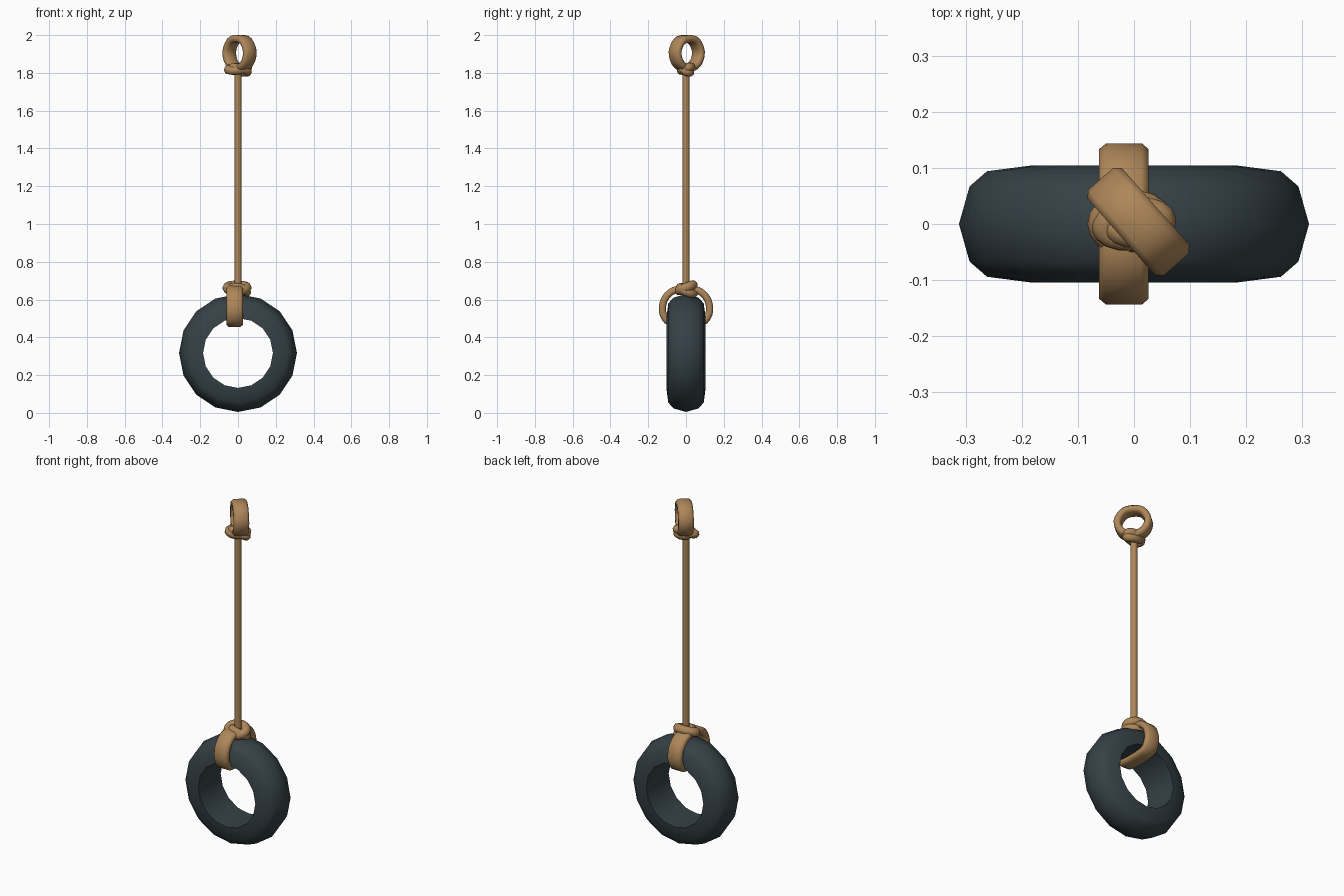
import bpy, math
from mathutils import Vector, Matrix

if "Cube" in bpy.data.objects:
    bpy.data.objects.remove(bpy.data.objects["Cube"])


def material(name, rgb):
    m = bpy.data.materials.new(name)
    m.diffuse_color = (*rgb, 1)
    m.use_nodes = True
    m.node_tree.nodes["Principled BSDF"].inputs["Base Color"].default_value = m.diffuse_color
    return m


ROPE = material("rope tan", (0.42, 0.24, 0.10))
RUBBER = material("rubber dark", (0.036, 0.053, 0.061))


def make(name, verts, faces, mat, angle=40):
    me = bpy.data.meshes.new(name)
    me.from_pydata(verts, [], faces)
    me.materials.append(mat)
    me.shade_smooth()
    me.set_sharp_from_angle(angle=math.radians(angle))
    ob = bpy.data.objects.new(name, me)
    bpy.context.collection.objects.link(ob)
    return ob


def skin(n, m):
    """Quads for a closed grid of n rings with m points each."""
    return [(i * m + j, i * m + (j + 1) % m,
             (i + 1) % n * m + (j + 1) % m, (i + 1) % n * m + j)
            for i in range(n) for j in range(m)]


def smooth_loop(pts, steps=3):
    """Closed Catmull-Rom curve through the points."""
    out, n = [], len(pts)
    for i in range(n):
        a, b, c, d = (Vector(pts[(i + k) % n]) for k in (-1, 0, 1, 2))
        for s in range(steps):
            t = s / steps
            out.append(0.5 * (2 * b + (c - a) * t + (2 * a - 5 * b + 4 * c - d) * t * t
                              + (3 * b - a - 3 * c + d) * t ** 3))
    return out


def band(name, pts, axis, width, thick):
    """Flattened rope swept along a closed path, its width lying along axis."""
    path, verts = smooth_loop(pts), []
    axis = Vector(axis).normalized()
    section = [(1, .45), (.72, 1), (-.72, 1), (-1, .45),
               (-1, -.45), (-.72, -1), (.72, -1), (1, -.45)]
    n = len(path)
    for i, p in enumerate(path):
        t = (path[(i + 1) % n] - path[i - 1]).normalized()
        side = t.cross(axis).normalized()
        verts += [p + axis * a * width / 2 + side * b * thick / 2 for a, b in section]
    return make(name, verts, skin(n, 8), ROPE, 60)


def coil(name, centre, rx, ry, tube, tilt_x, tilt_y, turn=0):
    """Tilted ring of rope used for the knots."""
    rot = (Matrix.Rotation(math.radians(turn), 3, 'Z')
           @ Matrix.Rotation(math.radians(tilt_x), 3, 'X')
           @ Matrix.Rotation(math.radians(tilt_y), 3, 'Y'))
    verts = []
    for i in range(18):
        a = math.tau * i / 18
        for j in range(8):
            b = math.tau * j / 8
            k = tube * math.cos(b)
            verts.append(rot @ Vector(((rx + k) * math.cos(a), (ry + k) * math.sin(a),
                                       tube * math.sin(b))) + Vector(centre))
    return make(name, verts, skin(18, 8), ROPE, 60)


# tyre: half profile (radius, y) mirrored and spun in 16 steps about y
half = [(0.293, 0.067), (0.262, 0.094), (0.185, 0.104)]
profile = [(0.312, 0)] + half + [(r, -y) for r, y in reversed(half)]
tyre = []
for i in range(16):
    a = math.tau * i / 16
    tyre += [(r * math.cos(a), y, 0.317 + r * math.sin(a)) for r, y in profile]
make("tyre", tyre, skin(16, len(profile)), RUBBER)

# straight hanging rope
bpy.ops.mesh.primitive_cylinder_add(vertices=8, radius=0.019, depth=1.17,
                                    location=(0, 0, 1.235))
rope = bpy.context.object
rope.name = "hanging_rope"
rope.data.materials.append(ROPE)
bpy.ops.object.shade_smooth_by_angle(angle=math.radians(50))

# loop wrapped round the top of the tyre
side = [(0.065, 0.648), (0.112, 0.605), (0.125, 0.54), (0.10, 0.488), (0.05, 0.476)]
ring = [(0, 0.655)] + side + [(0, 0.475)] + [(-y, z) for y, z in reversed(side)]
band("tyre_loop", [(-0.018, y, z) for y, z in ring], (1, 0, 0), 0.088, 0.038)

# hanging loop at the top, turned diagonally
side = [(0.052, 1.967), (0.083, 1.91), (0.06, 1.85)]
ring = [(0, 1.981)] + side + [(0, 1.825)] + [(-u, z) for u, z in reversed(side)]
band("top_loop", [(0.008 + 0.66 * u, 0.004 - 0.75 * u, z) for u, z in ring],
     (0.75, 0.66, 0), 0.082, 0.038)

# knots
coil("lower_knot_front", (-0.005, 0, 0.662), 0.052, 0.040, 0.026, 22, 0)
coil("lower_knot_back", (0.005, 0.005, 0.648), 0.042, 0.038, 0.024, -25, 12)
coil("upper_knot_front", (0.0, 0, 1.822), 0.052, 0.026, 0.024, 18, -6, 12)
coil("upper_knot_back", (0.008, 0, 1.815), 0.044, 0.024, 0.023, -24, 14, 12)
